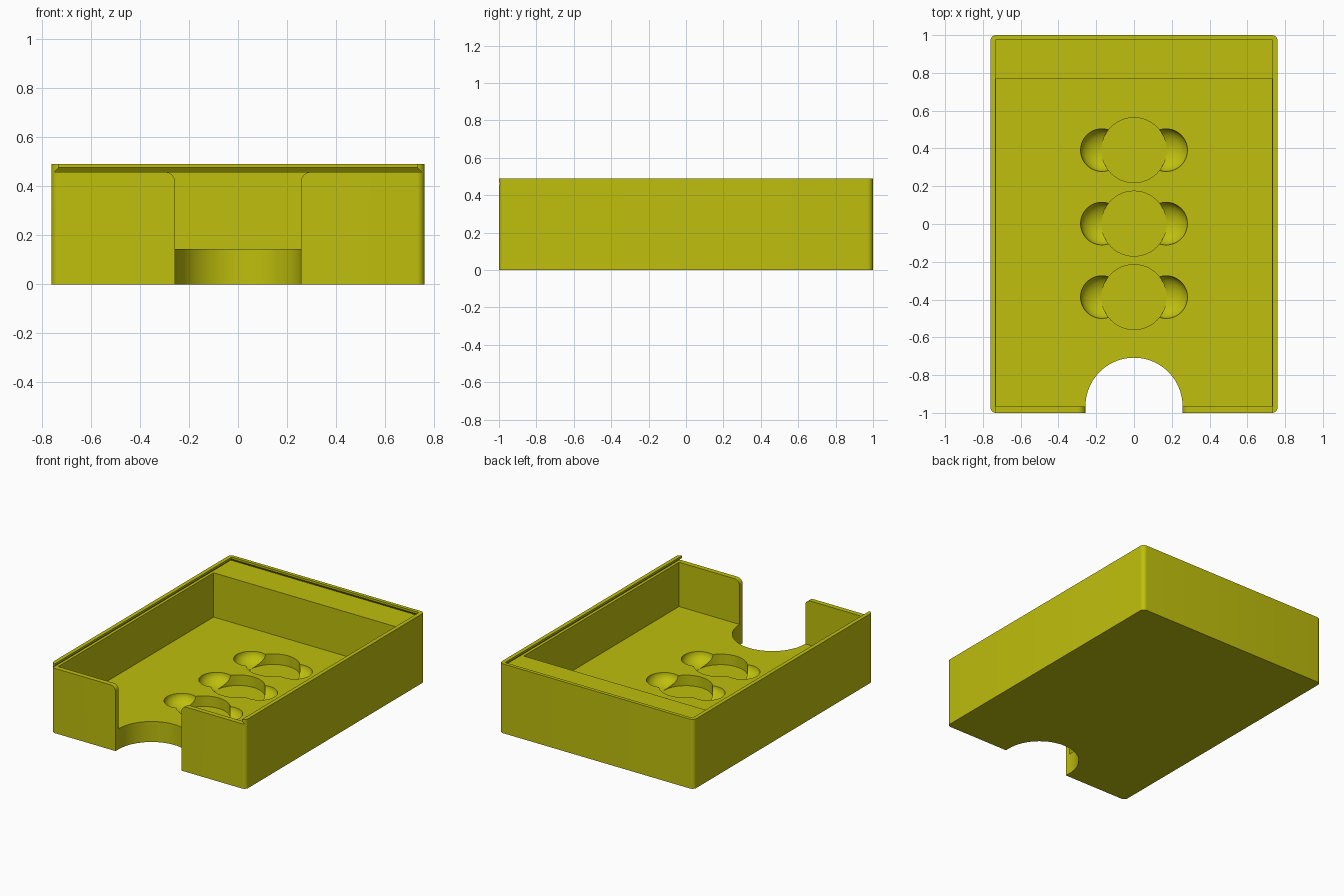
import bpy, bmesh
from math import sin, cos, pi, radians
from mathutils import Matrix

if "Cube" in bpy.data.objects:
    bpy.data.objects.remove(bpy.data.objects["Cube"])

W, L, H = 0.76, 1.0, 0.49          # half width, half length, height
FLOOR, LEDGE, LIP = 0.145, 0.458, 0.476
INNER, FRONT, BACK = 0.73, -0.965, 0.77

mat = bpy.data.materials.new("mustard yellow")
mat.use_nodes = True
colour = (0.52, 0.52, 0.004, 1)
mat.diffuse_color = colour
mat.node_tree.nodes["Principled BSDF"].inputs["Base Color"].default_value = colour


def finish(name, bm):
    bmesh.ops.recalc_face_normals(bm, faces=bm.faces)
    mesh = bpy.data.meshes.new(name)
    bm.to_mesh(mesh)
    bm.free()
    mesh.materials.append(mat)
    ob = bpy.data.objects.new(name, mesh)
    bpy.context.collection.objects.link(ob)
    return ob


def loft(name, rings):
    """Closed solid through matching rings of points."""
    bm = bmesh.new()
    rows = [[bm.verts.new(p) for p in ring] for ring in rings]
    n = len(rows[0])
    for a, b in zip(rows, rows[1:]):
        for i in range(n):
            bm.faces.new((a[i], a[(i + 1) % n], b[(i + 1) % n], b[i]))
    bm.faces.new(rows[0])
    bm.faces.new(rows[-1])
    return finish(name, bm)


def rect(x, y0, y1, z):
    return [(-x, y0, z), (x, y0, z), (x, y1, z), (-x, y1, z)]


def arc(cx, cy, r, start, end, steps):
    return [(cx + r * cos(radians(start + (end - start) * i / steps)),
             cy + r * sin(radians(start + (end - start) * i / steps)))
            for i in range(steps + 1)]


def prism(name, outline, z0, z1):
    return loft(name, [[(x, y, z) for x, y in outline] for z in (z0, z1)])


def cut(target, cutter):
    cutter.hide_render = True
    mod = target.modifiers.new("cut", "BOOLEAN")
    mod.operation, mod.solver, mod.object = "DIFFERENCE", "EXACT", cutter
    bpy.context.view_layer.objects.active = target
    bpy.ops.object.modifier_apply(modifier=mod.name)
    bpy.data.objects.remove(cutter)


# Box body with rounded upright corners
R = 0.03
outline = []
for k, (sx, sy) in enumerate([(1, 1), (-1, 1), (-1, -1), (1, -1)]):
    outline += arc(sx * (W - R), sy * (L - R), R, 90 * k, 90 * k + 90, 8)
box = prism("box_body", outline, 0, H)

# Main compartment
cut(box, loft("compartment_cutter",
              [rect(INNER, FRONT, BACK, FLOOR), rect(INNER, FRONT, BACK, LEDGE + 0.01)]))

# Undercut slot for a sliding lid, open at the front
cut(box, loft("lid_slot_cutter",
              [rect(0.75, -1.1, 0.99, LEDGE), rect(0.732, -1.1, 0.975, LIP),
               rect(0.732, -1.1, 0.975, 0.6)]))

# Round thumb notch through the floor and the front wall
N = 0.257
notch = [(N, -1.1)] + arc(0, FRONT, N, 0, 180, 48) + [(-N, -1.1)]
cut(box, prism("notch_cutter", notch, -0.1, 0.6))

# Rounded top corners of the front wall beside the notch
F = 0.04
for s in (-1, 1):
    pts = [(N - 0.01, LEDGE + 0.01), (N - 0.01, LEDGE - F)]
    pts += arc(N + F, LEDGE - F, F, 180, 90, 10) + [(N + F, LEDGE + 0.01)]
    cut(box, loft("fillet_cutter",
                  [[(s * x, y, z) for x, z in pts] for y in (-1.1, FRONT + 0.01)]))

# Three round token wells, each with a pair of scooped finger dips
DEPTH = 0.075
for y in (0.391, 0.002, -0.387):
    well = arc(0, y, 0.172, 0, 352.5, 47)
    cut(box, prism("well_cutter", well, FLOOR - DEPTH, FLOOR + 0.1))
    for s in (-1, 1):
        bm = bmesh.new()
        bmesh.ops.create_uvsphere(
            bm, u_segments=48, v_segments=24, radius=1,
            matrix=Matrix.Translation((s * 0.17, y, FLOOR + 0.0005))
            @ Matrix.Diagonal((0.113, 0.113, DEPTH, 1)))
        cut(box, finish("dip_cutter", bm))

bpy.ops.object.select_all(action="DESELECT")
box.select_set(True)
bpy.context.view_layer.objects.active = box
bpy.ops.object.shade_smooth_by_angle(angle=radians(25))
